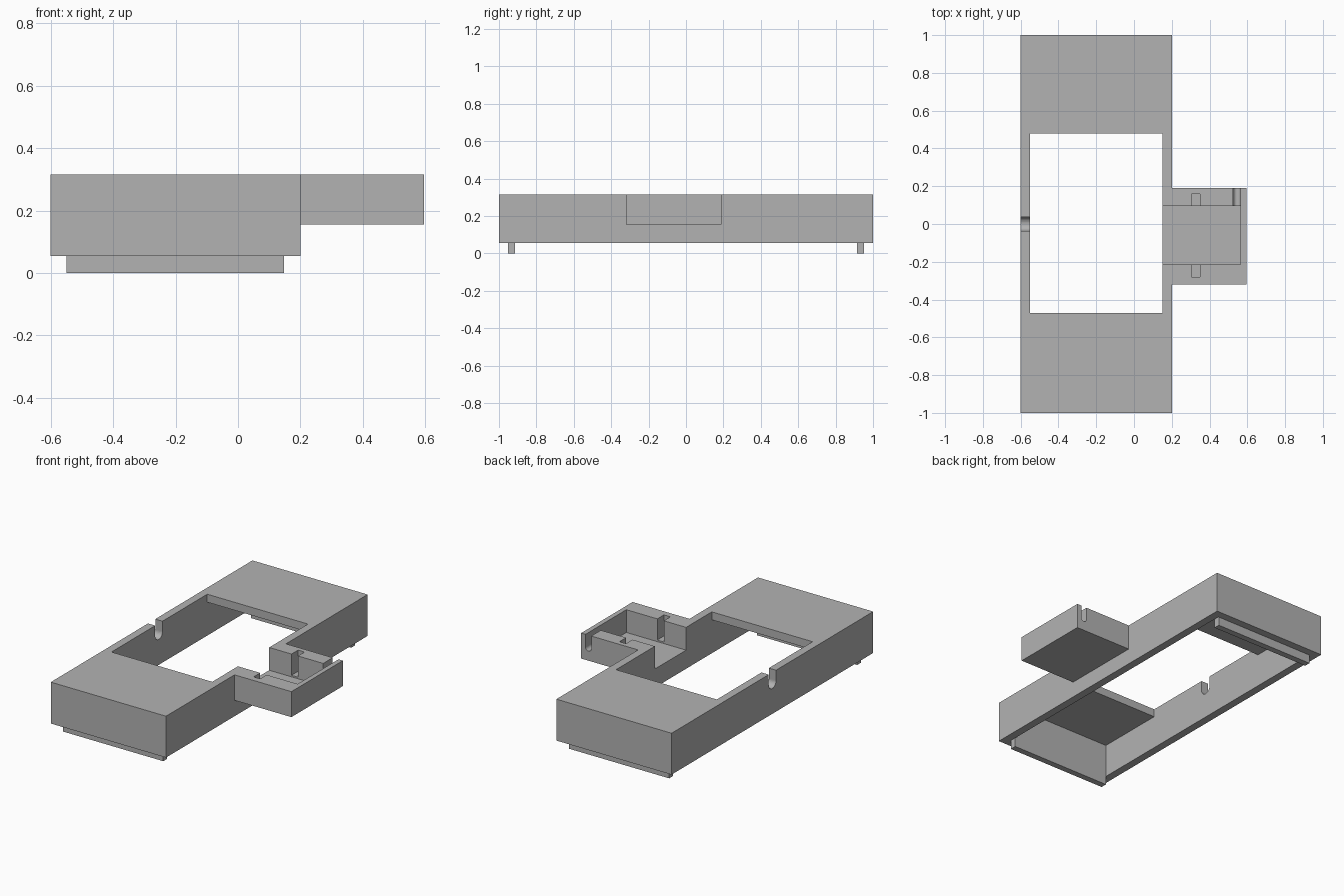
import bpy
from mathutils import Matrix

default = bpy.data.objects.get("Cube")
if default:
    bpy.data.objects.remove(default, do_unlink=True)

grey = bpy.data.materials.new("plain grey")
grey.use_nodes = True
GREY = (0.45, 0.45, 0.45, 1)
grey.diffuse_color = GREY
grey.node_tree.nodes["Principled BSDF"].inputs["Base Color"].default_value = GREY


def box(name, x, y, z):
    """Box from (low, high) ranges along each axis."""
    bpy.ops.mesh.primitive_cube_add(size=1)
    ob = bpy.context.object
    ob.name = name
    ranges = (x, y, z)
    size = [hi - lo for lo, hi in ranges]
    mid = [(hi + lo) / 2 for lo, hi in ranges]
    ob.data.transform(Matrix.Translation(mid) @ Matrix.Diagonal((*size, 1)))
    ob.data.materials.append(grey)
    return ob


def rod(name, radius, length, mid, axis):
    """Round cutter lying along x or y."""
    turn = Matrix.Rotation(1.5707963, 4, "Y" if axis == "x" else "X")
    bpy.ops.mesh.primitive_cylinder_add(vertices=32, radius=radius, depth=length)
    ob = bpy.context.object
    ob.name = name
    ob.data.transform(Matrix.Translation(mid) @ turn)
    ob.data.materials.append(grey)
    return ob


def combine(target, others, operation):
    for other in others:
        mod = target.modifiers.new(other.name, "BOOLEAN")
        mod.operation = operation
        mod.solver = "EXACT"
        mod.object = other
        other.hide_render = True
        bpy.context.view_layer.objects.active = target
        bpy.ops.object.modifier_apply(modifier=mod.name)
        bpy.data.objects.remove(other, do_unlink=True)


TOP, RIM, ABOVE = 0.315, 0.055, 0.4
FLOOR = 0.172

# Hollow housing, open below, with a window in its top plate
housing = box("housing", (-0.6, 0.2), (-1, 1), (RIM, TOP))
combine(housing, [
    box("cavity", (-0.55, 0.15), (-0.95, 0.95), (-0.1, 0.265)),
    box("window", (-0.55, 0.15), (-0.47, 0.48), (0.2, ABOVE)),
], "DIFFERENCE")

# Side tray joined to the housing wall
combine(housing, [box("tray", (0.17, 0.595), (-0.32, 0.19), (0.155, TOP))], "UNION")

# Tray pocket, opposing slots, corner cable notch and round-bottomed wall notch
combine(housing, [
    box("pocket", (0.1, 0.565), (-0.215, 0.095), (FLOOR, ABOVE)),
    box("slots", (0.305, 0.35), (-0.28, 0.16), (FLOOR + 0.01, ABOVE)),
    box("cable_notch", (0.525, 0.565), (0.05, 0.3), (0.235, ABOVE)),
    rod("cable_notch_round", 0.02, 0.25, (0.545, 0.175, 0.235), "y"),
    box("wall_notch", (-0.7, -0.5), (-0.036, 0.036), (0.25, ABOVE)),
    rod("wall_notch_round", 0.036, 0.2, (-0.6, 0, 0.25), "x"),
], "DIFFERENCE")

# Locating lips along the inside of both end walls
for name, side in (("front_lip", -1), ("back_lip", 1)):
    span = sorted((side * 0.913, side * 0.952))
    box(name, (-0.55, 0.147), span, (0, 0.267))
